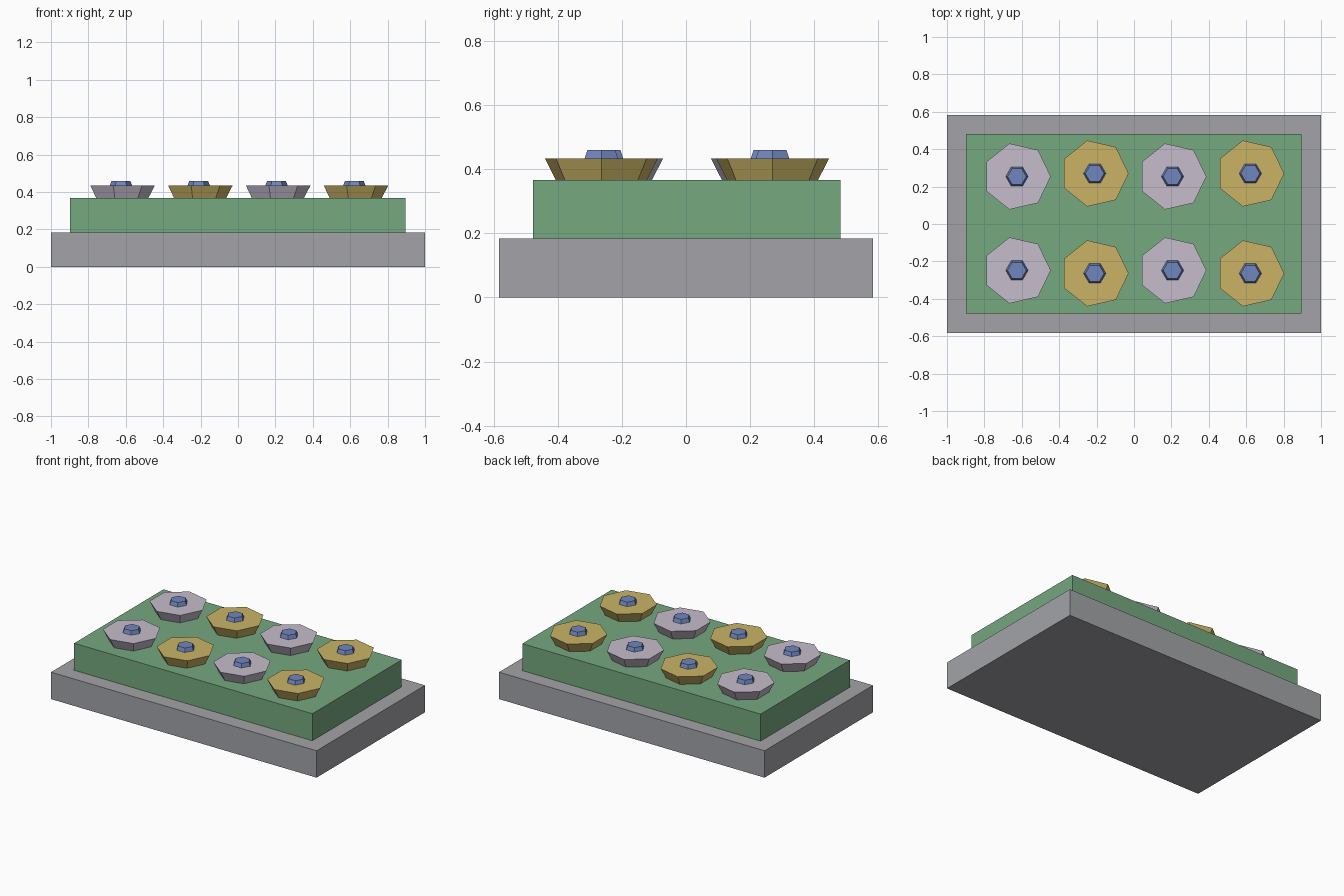
import bpy
import bmesh
import math
from mathutils import Matrix

if "Cube" in bpy.data.objects:
    bpy.data.objects.remove(bpy.data.objects["Cube"], do_unlink=True)


def make_material(name, rgb):
    """Flat material from display colour, 0 to 255."""
    lin = [((c / 255 + 0.055) / 1.055) ** 2.4 for c in rgb]
    mat = bpy.data.materials.new(name)
    mat.use_nodes = True
    mat.diffuse_color = (*lin, 1)
    shader = next(n for n in mat.node_tree.nodes if n.type == "BSDF_PRINCIPLED")
    shader.inputs["Base Color"].default_value = (*lin, 1)
    return mat


def finish(name, bm, mat, location=(0, 0, 0)):
    mesh = bpy.data.meshes.new(name)
    bm.to_mesh(mesh)
    bm.free()
    mesh.materials.append(mat)
    obj = bpy.data.objects.new(name, mesh)
    obj.location = location
    bpy.context.collection.objects.link(obj)


def slab(name, size, z, mat, x=0, y=0):
    """Box whose underside sits at height z."""
    bm = bmesh.new()
    bmesh.ops.create_cube(bm, size=1, matrix=Matrix.Diagonal((*size, 1)))
    finish(name, bm, mat, (x, y, z + size[2] / 2))


def tapered_prism(name, sides, r_low, r_high, z_low, z_high, x, y, mat):
    """Low-poly frustum with one corner pointing to +x."""
    bm = bmesh.new()
    rings = []
    for r, z in ((r_low, 0), (r_high, z_high - z_low)):
        angles = [math.tau * i / sides for i in range(sides)]
        rings.append([bm.verts.new((r * math.cos(a), r * math.sin(a), z)) for a in angles])
    low, high = rings
    bm.faces.new(low[::-1])
    bm.faces.new(high)
    for i in range(sides):
        j = (i + 1) % sides
        bm.faces.new((low[i], low[j], high[j], high[i]))
    finish(name, bm, mat, (x, y, z_low))


stone = make_material("stone grey", (163, 164, 168))
grass = make_material("grass green", (118, 168, 128))
lavender = make_material("lavender", (198, 189, 204))
gold = make_material("gold", (203, 180, 102))
blue = make_material("blue", (112, 134, 189))

BASE_TOP, BED_TOP, PETAL_TOP, HUB_TOP = 0.183, 0.367, 0.434, 0.46

# Stepped base
slab("base", (2, 1.166, BASE_TOP), 0, stone)
slab("grass_bed", (1.794, 0.96, BED_TOP - BASE_TOP), BASE_TOP, grass, -0.002, 0.002)

# Two rows of flowers in alternating colours
for row, y_row in (("front", -0.256), ("back", 0.262)):
    for col in range(4):
        x = -0.626 + 0.416 * col
        golden = col % 2 == 1
        y = y_row + (math.copysign(0.008, y_row) if golden else math.copysign(0.008, -y_row))
        label = f"{row}_{col + 1}"
        tapered_prism(f"flower_{label}", 7, 0.146, 0.181, BED_TOP, PETAL_TOP,
                      x, y, gold if golden else lavender)
        tapered_prism(f"flower_centre_{label}", 6, 0.06, 0.05, PETAL_TOP, HUB_TOP,
                      x, y, blue)
